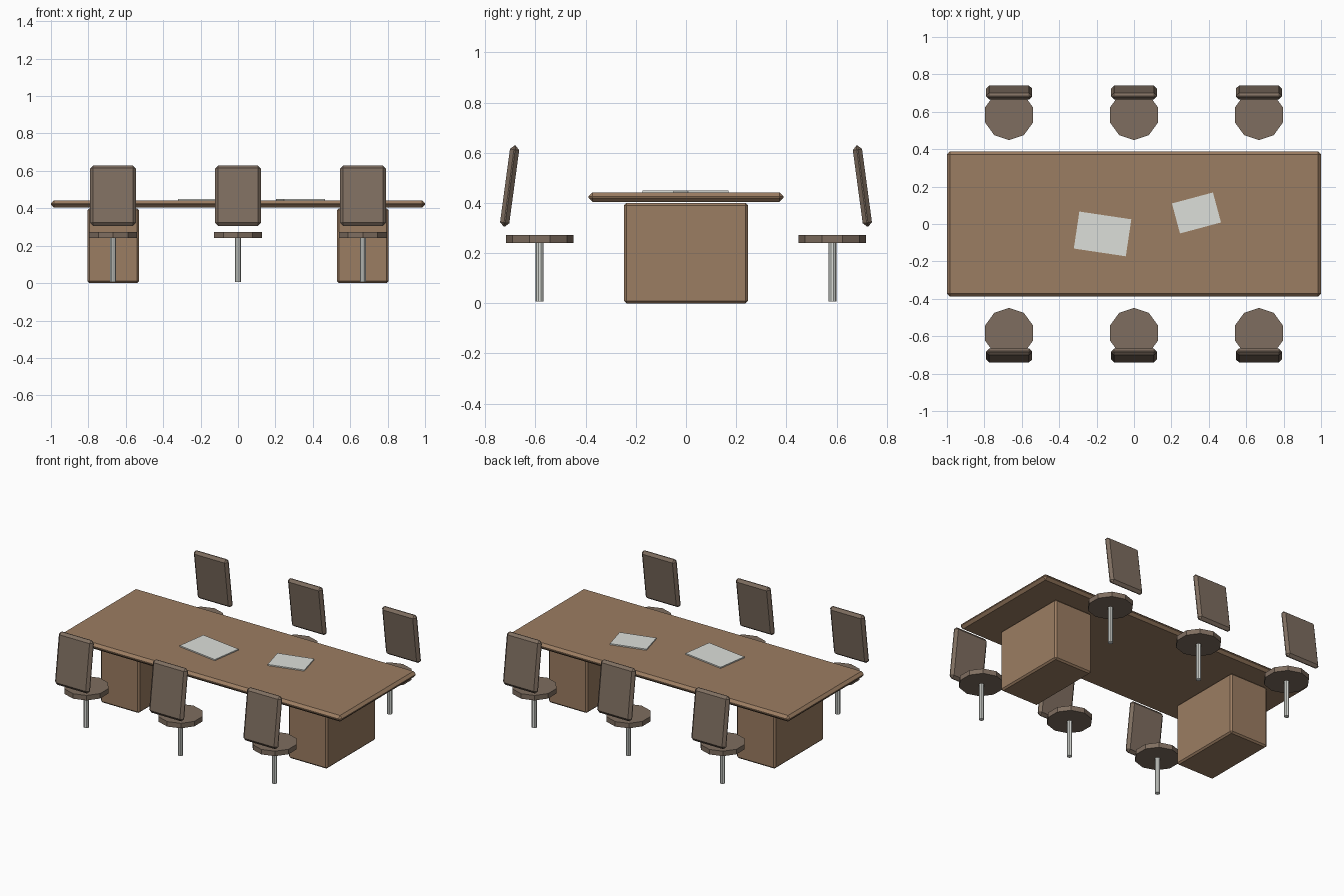
import bpy
from math import radians

cube = bpy.data.objects.get("Cube")
if cube:
    bpy.data.objects.remove(cube, do_unlink=True)


def material(name, rgb):
    mat = bpy.data.materials.new(name)
    mat.use_nodes = True
    mat.diffuse_color = (*rgb, 1)
    mat.node_tree.nodes["Principled BSDF"].inputs["Base Color"].default_value = (*rgb, 1)
    return mat


WOOD = material("warm wood", (0.33, 0.205, 0.122))
SEAT = material("dark upholstery", (0.21, 0.155, 0.116))
PALE = material("pale grey", (0.72, 0.74, 0.70))


def box(name, size, loc, mat, rot=(0, 0, 0), chamfer=0):
    """Box with optional chamfered edges."""
    bpy.ops.mesh.primitive_cube_add(size=1, location=loc)
    obj = bpy.context.object
    obj.name = name
    for v in obj.data.vertices:
        v.co = [c * s for c, s in zip(v.co, size)]
    obj.rotation_euler = [radians(a) for a in rot]
    obj.data.materials.append(mat)
    if chamfer:
        mod = obj.modifiers.new("chamfer", 'BEVEL')
        mod.width = chamfer
        mod.segments = 1
    return obj


def disc(name, radius, z_low, z_high, x, y, mat):
    """Upright ten-sided cylinder between two heights."""
    bpy.ops.mesh.primitive_cylinder_add(vertices=10, radius=radius, depth=z_high - z_low,
                                        location=(x, y, (z_low + z_high) / 2))
    obj = bpy.context.object
    obj.name = name
    obj.data.materials.append(mat)
    return obj


# Table: slab and two block pedestals
box("table_top", (2, 0.776, 0.039), (0, 0, 0.423), WOOD, chamfer=0.016)
for side, label in ((-1, "right"), (1, "left")):
    box(label + "_pedestal", (0.274, 0.496, 0.4), (side * 0.667, 0, 0.2), WOOD, chamfer=0.01)

# Paper sheets on the table
box("large_sheet", (0.281, 0.2, 0.009), (-0.168, -0.053, 0.4455), PALE, rot=(0, 0, -8.5))
box("small_sheet", (0.227, 0.166, 0.009), (0.334, 0.059, 0.4455), PALE, rot=(0, 0, 15))

# Chairs: three along each long side, backs leaning in toward the table
for side, row in ((-1, "front"), (1, "back")):
    for x, place in ((-0.668, "right"), (0, "middle"), (0.668, "left")):
        name = row + "_" + place + "_chair_"
        disc(name + "post", 0.016, 0.007, 0.24, x, side * 0.583, PALE)
        disc(name + "seat", 0.134, 0.24, 0.272, x, side * 0.583, SEAT)
        box(name + "backrest", (0.244, 0.037, 0.326), (x, side * 0.703, 0.467), SEAT,
            rot=(side * 7.7, 0, 0), chamfer=0.016)
